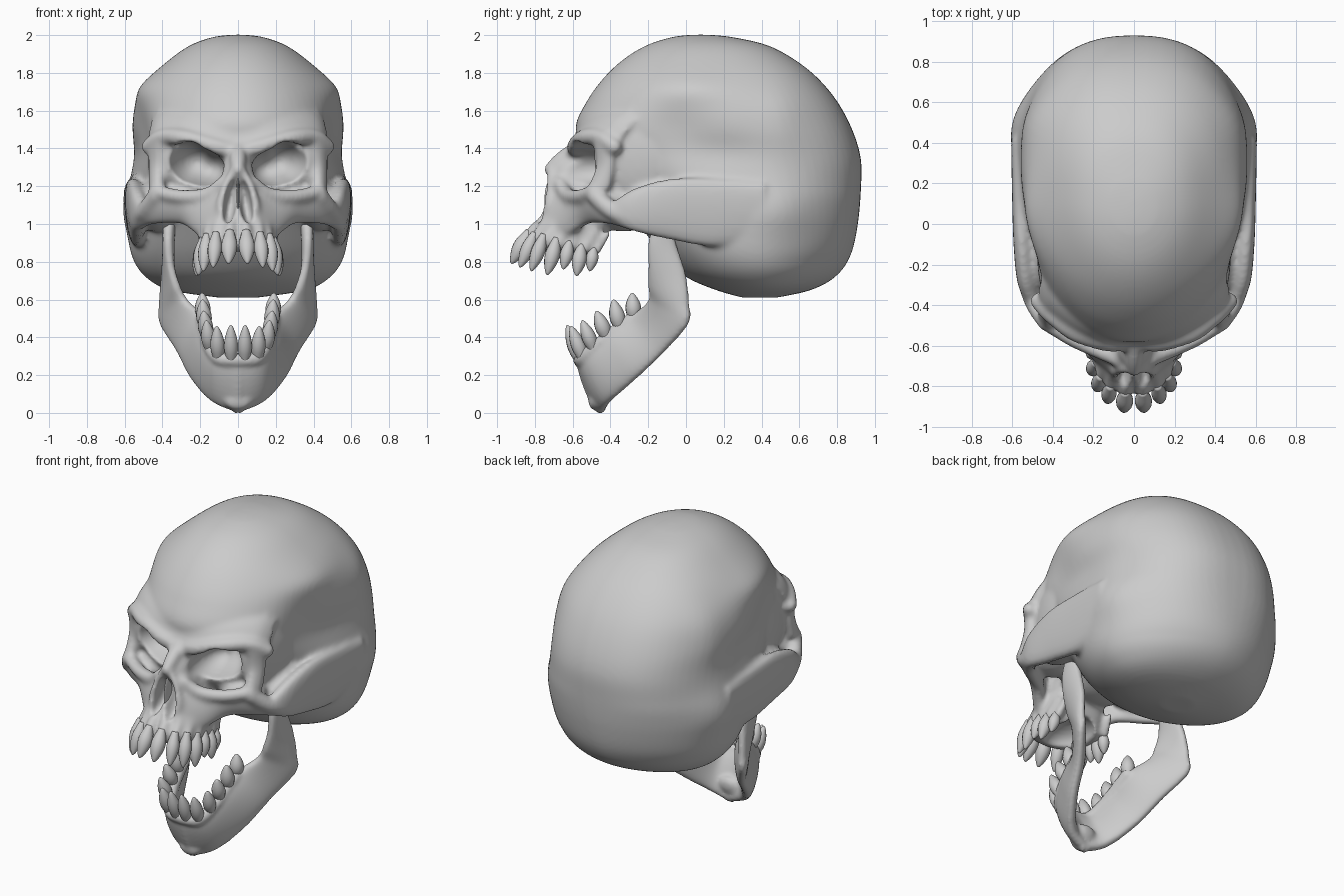
import bpy, bmesh, math
from mathutils import Vector, Matrix, Euler


def spline(rows, n):
    """Catmull-Rom resampling of rows of numbers."""
    out = []
    for k in range(n + 1):
        f = k / n * (len(rows) - 1)
        i = min(int(f), len(rows) - 2)
        t = f - i
        p0, p1, p2, p3 = (rows[min(max(j, 0), len(rows) - 1)] for j in (i - 1, i, i + 1, i + 2))
        out.append([0.5 * (2 * b + (c - a) * t + (2 * a - 5 * b + 4 * c - d) * t * t
                           + (3 * b - a - 3 * c + d) * t ** 3)
                    for a, b, c, d in zip(p0, p1, p2, p3)])
    return out


def loft(bm, rings):
    vs = [[bm.verts.new(p) for p in r] for r in rings]
    n = len(vs[0])
    for a, b in zip(vs, vs[1:]):
        for i in range(n):
            bm.faces.new((a[i], a[(i + 1) % n], b[(i + 1) % n], b[i]))
    bm.faces.new(vs[0][::-1])
    bm.faces.new(vs[-1])


def slices(bm, rows, dents=(), nf=2.0, nb=2.4, taper=0.0, n=70):
    """Stack of horizontal egg slices: z, front y, back y, half width."""
    rings = []
    for z, yf, yb, hw in spline(rows, n):
        ring = []
        back = nb - taper * min(1, max(0, (1.15 - z) / .35))
        for k in range(72):
            a = k * math.tau / 72
            c, e = math.cos(a), (back if math.cos(a) > 0 else nf)
            y = (yf + yb) / 2 + c * (yb - yf) / 2
            x = hw * max(0, 1 - abs(c) ** e) ** (1 / e) * (1 if math.sin(a) >= 0 else -1)
            for dy, dz, ry, rz, depth in dents:
                x *= 1 - depth * math.exp(-((y - dy) / ry) ** 2 - ((z - dz) / rz) ** 2)
            ring.append((x, y, z))
        rings.append(ring)
    loft(bm, rings)


def blob(bm, loc, rad, rot=(0, 0, 0), mirror=False):
    for s in (1, -1) if mirror else (1,):
        m = (Matrix.Translation((loc[0] * s, loc[1], loc[2]))
             @ Euler((rot[0], rot[1] * s, rot[2] * s)).to_matrix().to_4x4()
             @ Matrix.Diagonal((*rad, 1)))
        bmesh.ops.create_icosphere(bm, subdivisions=3, radius=1, matrix=m)


def tube(bm, pts, n=26):
    """Mirrored rounded bar through x, y, z, radius points."""
    for x, y, z, r in spline(pts, n):
        for s in (1, -1):
            bmesh.ops.create_icosphere(bm, subdivisions=2, radius=r,
                                       matrix=Matrix.Translation((x * s, y, z)))


def plate(bm, rows, n=40):
    """Mirrored bony plate: top point, bottom point, thickness."""
    rows = spline(rows, n)
    mids = [(Vector(r[:3]) + Vector(r[3:6])) / 2 for r in rows]
    for s in (1, -1):
        rings = []
        for i, r in enumerate(rows):
            half = (Vector(r[:3]) - Vector(r[3:6])) / 2
            nor = (mids[min(i + 1, n)] - mids[max(i - 1, 0)]).cross(half).normalized() * r[6] / 2
            ring = []
            for k in range(24):
                c, d = math.cos(k * math.tau / 24), math.sin(k * math.tau / 24)
                p = mids[i] + half * c + nor * math.copysign(abs(d) ** 0.7, d)
                ring.append((p.x * s, p.y, p.z))
            rings.append(ring)
        loft(bm, rings)


def make(name, bm):
    bmesh.ops.recalc_face_normals(bm, faces=bm.faces)
    me = bpy.data.meshes.new(name)
    bm.to_mesh(me)
    bm.free()
    ob = bpy.data.objects.new(name, me)
    bpy.context.collection.objects.link(ob)
    me.shade_smooth()
    return ob


def remesh(ob, size):
    m = ob.modifiers.new("fuse", 'REMESH')
    m.mode, m.voxel_size = 'VOXEL', size


def bake(ob, smooth):
    m = ob.modifiers.new("soften", 'SMOOTH')
    m.factor, m.iterations = 0.5, smooth
    bpy.context.view_layer.update()
    me = bpy.data.meshes.new_from_object(ob.evaluated_get(bpy.context.evaluated_depsgraph_get()))
    ob.modifiers.clear()
    ob.data = me
    me.shade_smooth()


def teeth(name, rows):
    bm = bmesh.new()
    prof = spline([(-0.15, .5), (0.05, .75), (0.3, 1), (0.55, .95), (0.78, .65), (0.95, .28), (1, .05)], 14)
    for bx, by, bz, tx, ty, tz, r in rows:
        for s in (1, -1):
            b, t = Vector((bx * s, by, bz)), Vector((tx * s, ty, tz))
            ax = t - b
            u = ax.cross(Vector((0.3 * s, 1, 0))).normalized()
            v = ax.cross(u).normalized()
            loft(bm, [[b + ax * h + (u * math.cos(k * math.tau / 14) + v * math.sin(k * math.tau / 14)) * r * w
                       for k in range(14)] for h, w in prof])
    return make(name, bm)


upper = [(.044, -.84, .94, .050, -.925, .79, .042), (.118, -.81, .93, .132, -.88, .77, .037),
         (.167, -.76, .92, .184, -.82, .75, .037), (.188, -.69, .90, .210, -.735, .73, .039),
         (.193, -.62, .89, .217, -.65, .76, .035), (.19, -.555, .87, .220, -.58, .725, .038),
         (.18, -.49, .86, .20, -.51, .75, .033)]
lower = [(.036, -.565, .28, .038, -.63, .465, .037), (.105, -.545, .29, .113, -.61, .46, .038),
         (.15, -.49, .34, .168, -.55, .49, .038), (.165, -.42, .40, .182, -.475, .54, .04),
         (.175, -.35, .45, .188, -.385, .60, .041), (.185, -.275, .50, .19, -.285, .635, .041)]

# Cranium with hollow temples and side bulges
bm = bmesh.new()
slices(bm, [(.61, .30, .48, .10), (.65, .16, .66, .36), (.72, .0, .79, .49), (.83, -.12, .87, .56),
            (1.0, -.25, .91, .575), (1.2, -.40, .927, .57), (1.35, -.50, .925, .57), (1.5, -.585, .88, .575),
            (1.65, -.525, .80, .54), (1.78, -.43, .69, .455), (1.88, -.32, .56, .35), (1.95, -.20, .42, .245),
            (1.99, -.07, .24, .13), (2.002, .03, .12, .03)],
       [(-.08, 1.5, .22, .14, .09), (.15, 1.38, .25, .12, .06), (.5, 1.08, .2, .15, -.08),
        (.0, 1.73, .25, .08, -.06), (.52, 1.6, .12, .2, -.03)], taper=.55)

# Upper jaw, nasal bones and the mass behind the face
slices(bm, [(.83, -.70, -.47, .16), (.88, -.83, -.44, .195), (.95, -.815, -.42, .20), (1.02, -.775, -.42, .19),
            (1.08, -.755, -.42, .16), (1.2, -.715, -.40, .115), (1.3, -.70, -.40, .085), (1.38, -.61, -.4, .06)],
       nf=2.3, nb=3)
blob(bm, (0, -.36, 1.30), (.42, .2, .24))
blob(bm, (0, -.33, 1.08), (.22, .2, .12))
blob(bm, (.40, -.28, 1.35), (.065, .22, .22), (0, 0, -.2), True)
blob(bm, (.30, -.38, 1.13), (.15, .13, .08), (0, 0, 0), True)
tube(bm, [(0, -.58, 1.39, .05), (0, -.66, 1.34, .045), (0, -.72, 1.29, .035)])
tube(bm, [(.03, -.715, 1.27, .022), (.07, -.72, 1.18, .026), (.09, -.73, 1.08, .028), (.03, -.76, 1.01, .026)])

# Brow shelf, eye rims and cheek bones
tube(bm, [(0, -.575, 1.385, .045), (.12, -.585, 1.41, .048), (.28, -.54, 1.455, .048), (.40, -.455, 1.46, .045),
          (.47, -.38, 1.41, .045)])
plate(bm, [(-.02, -.53, 1.50, -.02, -.57, 1.37, .09), (.15, -.50, 1.55, .15, -.56, 1.41, .09),
           (.28, -.42, 1.58, .28, -.52, 1.44, .09), (.38, -.32, 1.59, .41, -.44, 1.44, .08),
           (.43, -.22, 1.58, .46, -.36, 1.42, .06)])
plate(bm, [(.47, -.38, 1.43, .38, -.48, 1.43, .08), (.46, -.38, 1.31, .40, -.47, 1.31, .07),
           (.45, -.40, 1.18, .41, -.52, 1.19, .08)])
tube(bm, [(.43, -.49, 1.17, .04), (.3, -.57, 1.145, .04), (.16, -.63, 1.155, .042), (.08, -.67, 1.22, .035)])
tube(bm, [(.43, -.48, 1.15, .05), (.49, -.39, 1.07, .05), (.525, -.28, 1.03, .05)])
plate(bm, [(.05, -.68, 1.2, .08, -.77, .93, .08), (.18, -.61, 1.15, .19, -.64, .93, .08),
           (.31, -.55, 1.15, .29, -.51, 1.0, .08), (.43, -.47, 1.15, .44, -.40, 1.0, .08),
           (.52, -.33, 1.08, .52, -.29, .965, .06)])

# Broad cheek arch flowing back into the side wall, with its filled trough
plate(bm, [(.50, -.38, 1.12, .50, -.36, 1.0, .08), (.535, -.27, 1.19, .53, -.27, .96, .09),
           (.555, -.08, 1.24, .53, -.10, .92, .10), (.565, .15, 1.24, .53, .15, .88, .10),
           (.575, .42, 1.22, .54, .42, .92, .09)], 50)
blob(bm, (.43, -.06, 1.10), (.13, .27, .14), (0, 0, 0), True)

# Temple ridge sweeping up from the brow
tube(bm, [(.44, -.35, 1.48, .03), (.40, -.27, 1.61, .03), (.42, -.12, 1.70, .03), (.48, .08, 1.68, .03),
          (.525, .25, 1.58, .025)])

# Tooth root swellings
for bx, by, bz, tx, ty, tz, r in upper:
    tube(bm, [(bx * .97, by + .015, bz, r * .85), (bx * .9, by + .075, bz + .09, r * .6)], 8)
skull = make("skull", bm)

# Openings: eye sockets, nasal cavity and palate
bm = bmesh.new()
blob(bm, (.215, -.60, 1.30), (.14, .28, .105), (0, -.17, .22), True)
blob(bm, (.27, -.58, 1.325), (.12, .27, .115), (0, -.17, .25), True)
blob(bm, (.037, -.77, 1.125), (.036, .12, .13), (0, -.17, 0), True)
blob(bm, (0, -.58, .83), (.125, .19, .1))
cutter = make("opening_cutter", bm)
cutter.hide_render = True
remesh(cutter, .012)
remesh(skull, .013)
cut = skull.modifiers.new("openings", 'BOOLEAN')
cut.operation, cut.solver, cut.object = 'DIFFERENCE', 'EXACT', cutter
remesh(skull, .012)
bake(skull, 10)
bpy.data.objects.remove(cutter)

# Nasal septum
bm = bmesh.new()
blob(bm, (0, -.69, 1.13), (.009, .06, .13))
make("nasal_septum", bm)

# Lower jaw
bm = bmesh.new()
plate(bm, [(-.02, -.56, .30, -.02, -.445, -.005, .09), (.11, -.535, .31, .12, -.405, .055, .09),
           (.165, -.42, .42, .235, -.27, .175, .085), (.19, -.28, .52, .315, -.12, .32, .08),
           (.275, -.195, .60, .405, .01, .47, .075), (.32, -.20, .68, .405, .015, .58, .07),
           (.355, -.20, .78, .385, .0, .73, .065), (.37, -.20, .90, .365, -.05, .89, .065),
           (.37, -.17, 1.0, .36, -.08, 1.0, .065)], 60)
blob(bm, (0, -.46, .09), (.09, .05, .08), (-.45, 0, 0))
tube(bm, [(.0, -.56, .28, .04), (.10, -.54, .29, .04), (.155, -.45, .37, .04), (.185, -.28, .50, .04)])
jaw = make("lower_jaw", bm)
remesh(jaw, .012)
bake(jaw, 4)

# Teeth
teeth("upper_teeth", upper)
teeth("lower_teeth", lower)
